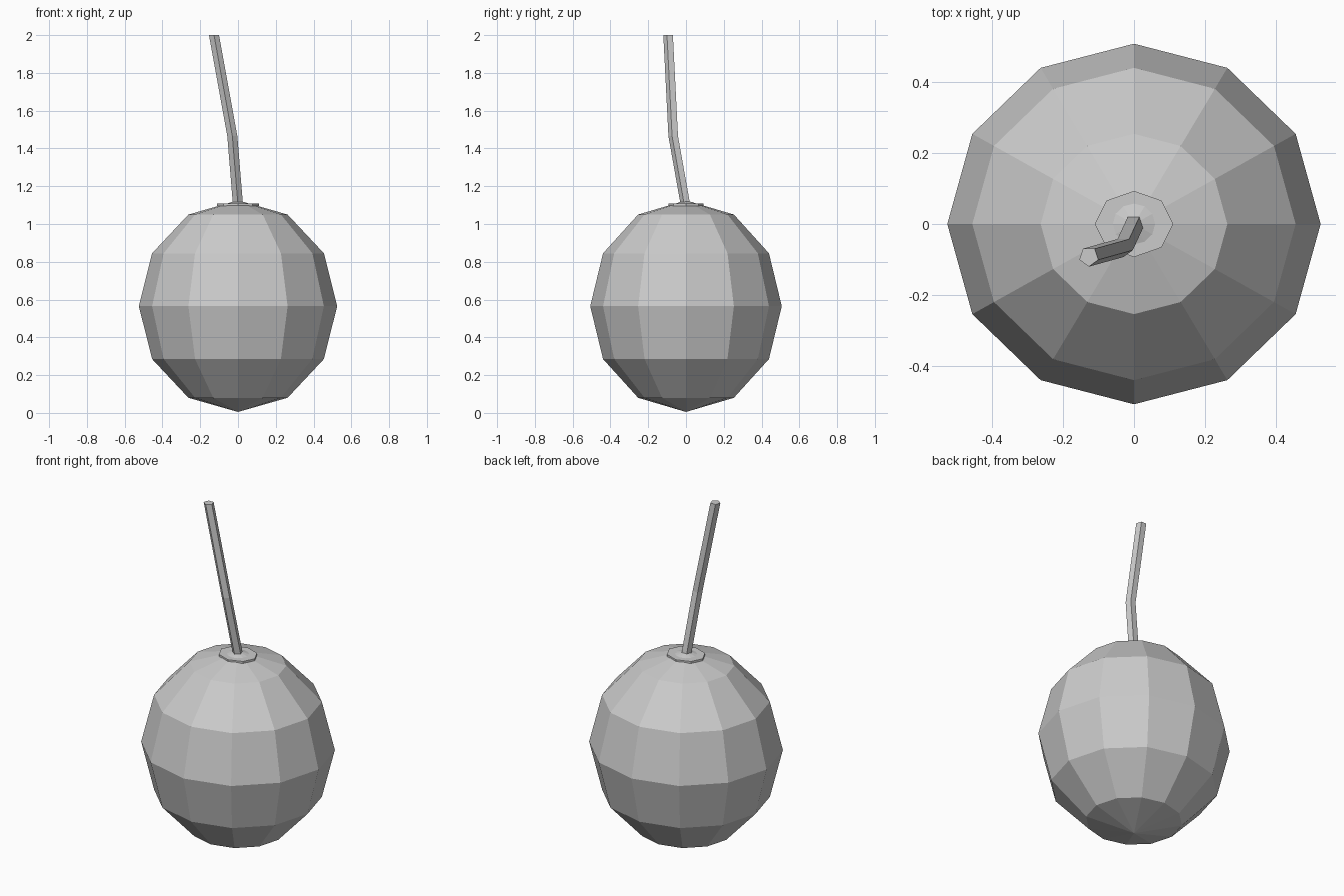
import bpy
import bmesh
from math import cos, sin, tau
from mathutils import Vector

cube = bpy.data.objects.get("Cube")
if cube:
    bpy.data.objects.remove(cube, do_unlink=True)

grey = bpy.data.materials.new("light grey")
grey.use_nodes = True
colour = (0.6, 0.6, 0.6, 1)
grey.diffuse_color = colour
grey.node_tree.nodes["Principled BSDF"].inputs["Base Color"].default_value = colour


def finish(obj, name):
    obj.name = name
    obj.data.name = name
    obj.data.materials.append(grey)


# Round faceted body
bpy.ops.mesh.primitive_uv_sphere_add(segments=12, ring_count=6, radius=1, location=(0, 0, 0.565))
body = bpy.context.object
body.scale = (0.525, 0.507, 0.56)
finish(body, "body")

# Thin eight-sided collar at the foot of the stem
bpy.ops.mesh.primitive_cylinder_add(vertices=8, radius=1, depth=1, location=(0, 0, 1.102))
collar = bpy.context.object
collar.scale = (0.11, 0.093, 0.012)
finish(collar, "stem_collar")

# Five-sided bent stem, swept through level rings
SIDES = 5
RADIUS = 0.028
path = [Vector((0, 0, 1.1)), Vector((-0.03, -0.065, 1.465)), Vector((-0.127, -0.092, 2))]
bm = bmesh.new()
rings = []
for centre in path:
    ring = []
    for i in range(SIDES):
        a = tau * (i / SIDES - 0.25)
        ring.append(bm.verts.new(centre + RADIUS * Vector((cos(a), sin(a), 0))))
    rings.append(ring)
for low, high in zip(rings, rings[1:]):
    for i in range(SIDES):
        j = (i + 1) % SIDES
        bm.faces.new((low[i], low[j], high[j], high[i]))
bm.faces.new(rings[-1])
bm.faces.new(rings[0][::-1])
mesh = bpy.data.meshes.new("stem")
bm.to_mesh(mesh)
bm.free()
stem = bpy.data.objects.new("stem", mesh)
bpy.context.collection.objects.link(stem)
finish(stem, "stem")
